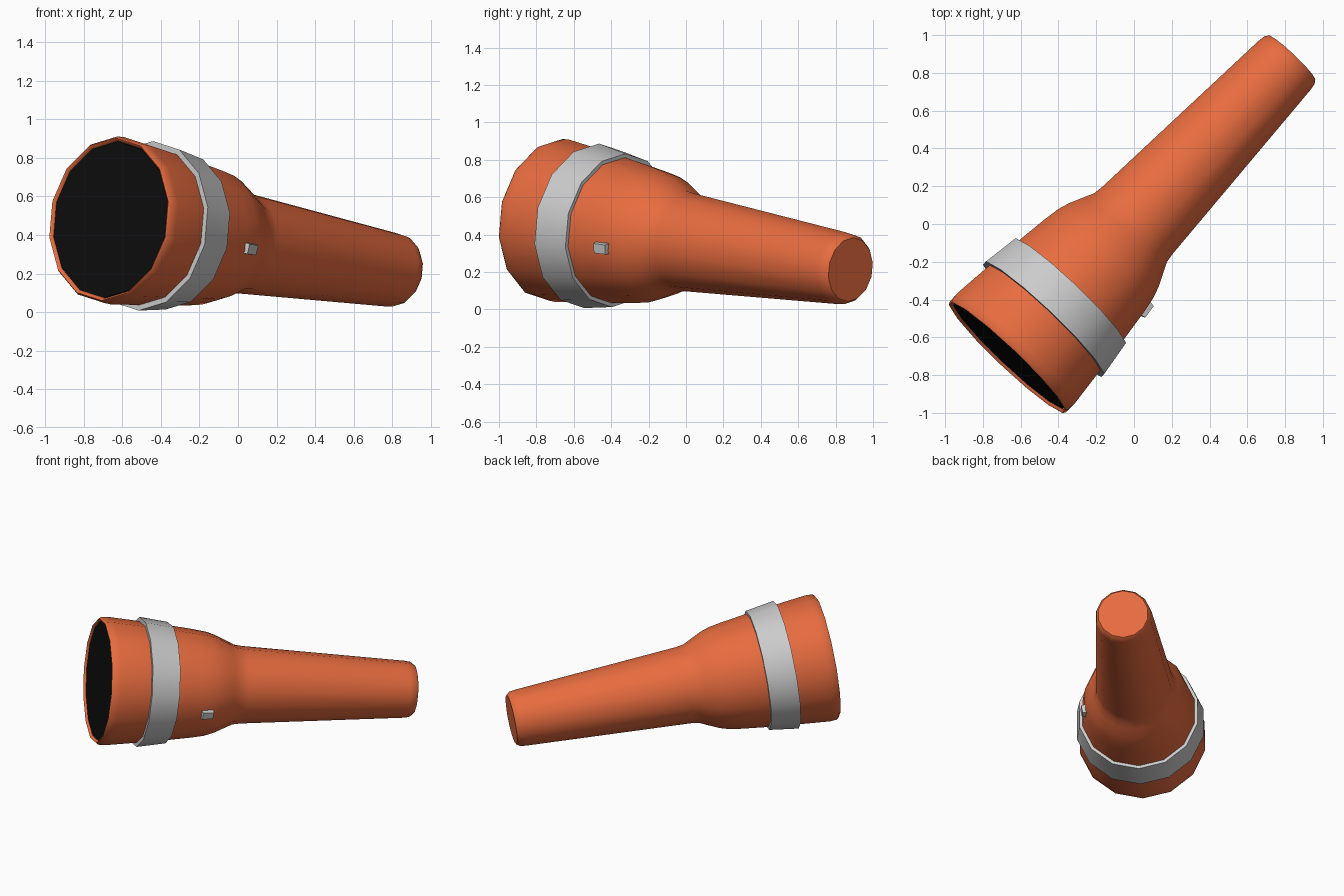
import bpy, bmesh, math
from mathutils import Matrix

if "Cube" in bpy.data.objects:
    bpy.data.objects.remove(bpy.data.objects["Cube"])

SIDES = 14
# Torch axis is local +X (head at -X), yawed and dipping toward the tail
POSE = (Matrix.Translation((0, 0, 0.362)) @ Matrix.Rotation(math.radians(46.5), 4, 'Z')
        @ Matrix.Rotation(math.radians(7), 4, 'Y'))


def material(name, color):
    m = bpy.data.materials.new(name)
    m.diffuse_color = (*color, 1)
    m.use_nodes = True
    m.node_tree.nodes["Principled BSDF"].inputs["Base Color"].default_value = m.diffuse_color
    return m


def finish(name, bm, mat=None, angle=40):
    bmesh.ops.recalc_face_normals(bm, faces=bm.faces)
    mesh = bpy.data.meshes.new(name)
    bm.to_mesh(mesh)
    bm.free()
    mesh.transform(POSE)
    ob = bpy.data.objects.new(name, mesh)
    bpy.context.collection.objects.link(ob)
    if mat:
        mesh.materials.append(mat)
    bpy.ops.object.select_all(action='DESELECT')
    ob.select_set(True)
    bpy.context.view_layer.objects.active = ob
    bpy.ops.object.shade_smooth_by_angle(angle=math.radians(angle))
    return ob


def lathe(name, profile, mat=None, closed=False, angle=40):
    """Spin (axial, radius) points; closed joins the last ring to the first."""
    bm = bmesh.new()
    rings = []
    for t, r in profile:
        angles = [math.pi / 2 + 2 * math.pi * k / SIDES for k in range(SIDES)]
        rings.append([bm.verts.new((t, r * math.cos(a), r * math.sin(a))) for a in angles])
    pairs = list(zip(rings, rings[1:]))
    if closed:
        pairs.append((rings[-1], rings[0]))
    for a, b in pairs:
        for k in range(SIDES):
            n = (k + 1) % SIDES
            bm.faces.new((a[k], a[n], b[n], b[k]))
    if not closed:
        bm.faces.new(rings[0])
        bm.faces.new(rings[-1])
    return finish(name, bm, mat, angle)


orange = material("orange_plastic", (0.8, 0.15, 0.05))
black = material("black_lens", (0.004, 0.004, 0.004))

# Head, neck and handle in one casing
lathe("casing", [
    (-0.955, 0.408), (-0.975, 0.415), (-0.982, 0.425), (-0.968, 0.435), (-0.92, 0.437),
    (-0.70, 0.414), (-0.49, 0.391), (-0.32, 0.369), (-0.23, 0.354), (-0.165, 0.333),
    (-0.09, 0.298), (-0.035, 0.272), (0.02, 0.264), (1.16, 0.194), (1.20, 0.188),
    (1.222, 0.172)], orange, angle=50)

# Lens disc just inside the rim
lathe("lens", [(-0.967, 0.409), (-0.957, 0.409)], black)

# Band around the head
lathe("head_band", [(-0.70, 0.443), (-0.50, 0.413), (-0.50, 0.385), (-0.70, 0.410)],
      closed=True)

# Small tapered switch on the side of the head
bm = bmesh.new()
bmesh.ops.create_cube(bm, size=1)
for v in bm.verts:
    taper = 0.8 if v.co.y < 0 else 1
    v.co = (v.co.x * 0.095 * taper, v.co.y * 0.06, v.co.z * 0.065 * taper)
bm.transform(Matrix.Rotation(math.radians(11), 4, 'X')
             @ Matrix.Translation((-0.28, -0.352, 0))
             @ Matrix.Rotation(math.radians(7), 4, 'Z'))
finish("switch", bm, angle=20)
